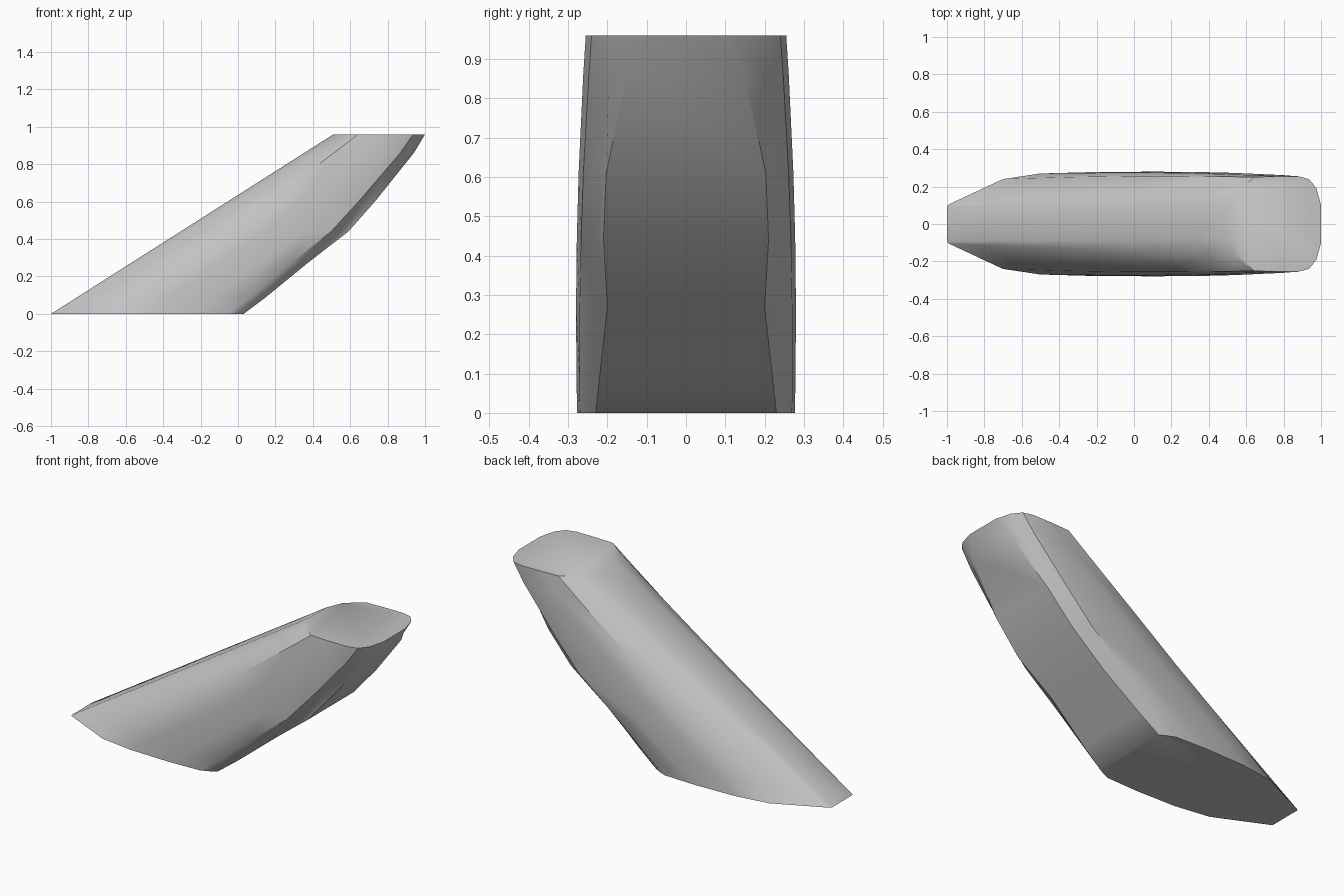
import bpy, bmesh, math

cube = bpy.data.objects.get("Cube")
if cube:
    bpy.data.objects.remove(cube, do_unlink=True)

HEIGHT = 0.96

# Half outlines of the two flat ends: (fraction of length, half width)
BASE = [(0, .095), (.01, .105), (.29, .24), (.485, .27), (.73, .277),
        (.92, .27), (.965, .25), (1, .23)]
TOP = [(0, .08), (.08, .175), (.27, .25), (.5, .255), (.75, .255),
       (.87, .24), (.95, .19), (1, .1)]
# Curved underside: (height, x, half width of the flat band)
UNDERSIDE = [(0, .03, .23), (.09, .15, .22), (.27, .37, .2), (.44, .59, .21),
             (.61, .74, .203), (.86, .94, .15), (HEIGHT, 1, .1)]


def lerp(a, b, t):
    return a + (b - a) * t


def ring(z, x_end, band):
    """One closed horizontal section of the slanted body."""
    t = z / HEIGHT
    x_start = lerp(-1, .51, t)
    half = []
    for i, (low, high) in enumerate(zip(BASE, TOP)):
        y = lerp(low[1], high[1], t)
        if 2 <= i <= 5:
            y += .044 * t * (1 - t)
        half.append((lerp(x_start, x_end, lerp(low[0], high[0], t)), y))
    half[-1] = (x_end, band)
    return [(x, y, z) for x, y in half] + [(x, -y, z) for x, y in reversed(half)]


# Loft the sections and close both ends
bm = bmesh.new()
rings = [[bm.verts.new(p) for p in ring(*level)] for level in UNDERSIDE]
count = len(rings[0])
for a, b in zip(rings, rings[1:]):
    for i in range(count):
        j = (i + 1) % count
        bm.faces.new((a[i], a[j], b[j], b[i]))
bm.faces.new(rings[0])
bm.faces.new(rings[-1])
bmesh.ops.recalc_face_normals(bm, faces=bm.faces)

mesh = bpy.data.meshes.new("slanted_body")
bm.to_mesh(mesh)
bm.free()
body = bpy.data.objects.new("slanted_body", mesh)
bpy.context.collection.objects.link(body)

# Plain grey surface
grey = bpy.data.materials.new("light grey")
grey.use_nodes = True
colour = (.55, .55, .55, 1)
grey.diffuse_color = colour
grey.node_tree.nodes["Principled BSDF"].inputs["Base Color"].default_value = colour
mesh.materials.append(grey)

# Smooth sides with crisp end faces
bpy.ops.object.select_all(action='DESELECT')
body.select_set(True)
bpy.context.view_layer.objects.active = body
bpy.ops.object.shade_smooth_by_angle(angle=math.radians(40))
